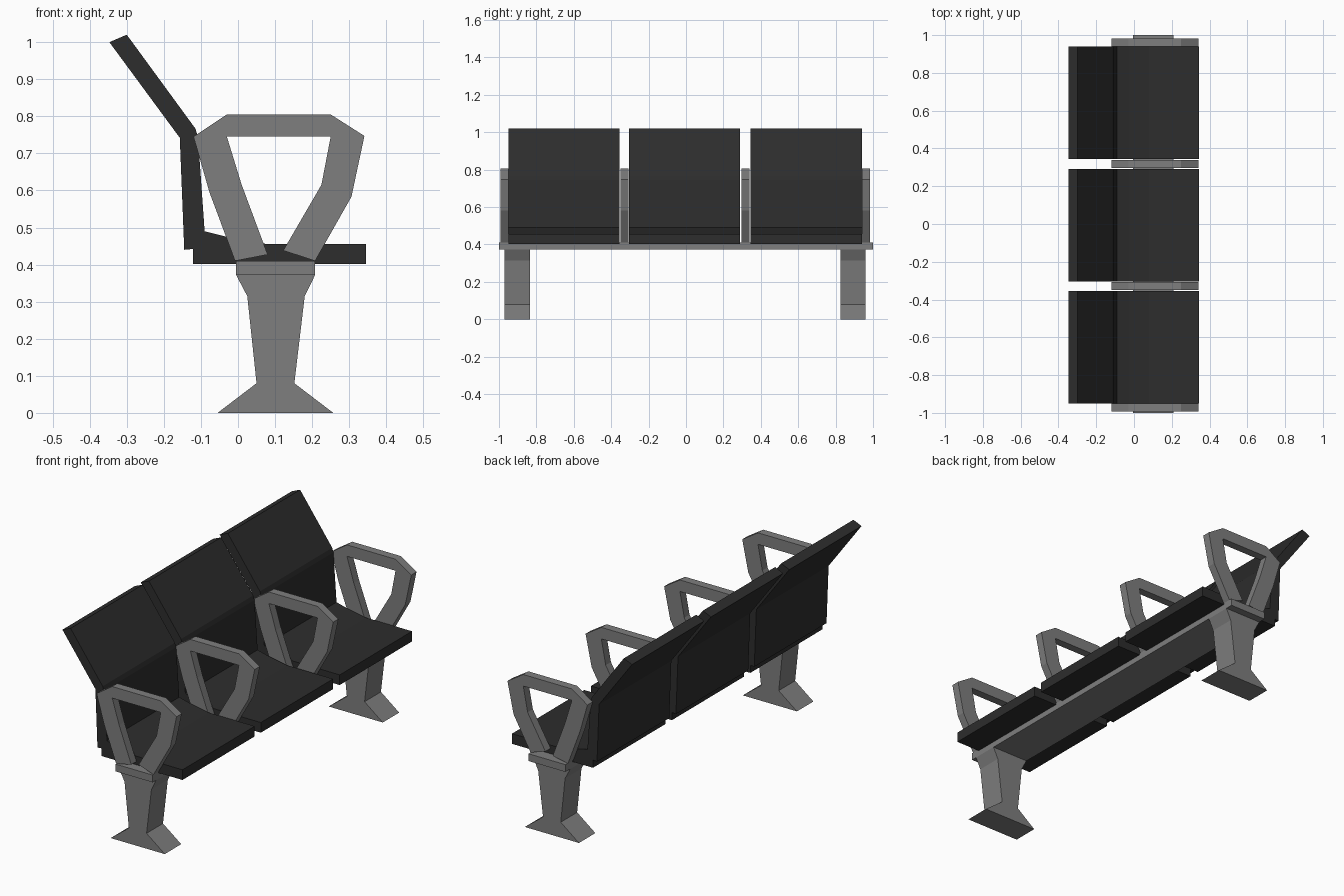
import bpy
import bmesh

cube = bpy.data.objects.get("Cube")
if cube:
    bpy.data.objects.remove(cube, do_unlink=True)


def make_material(name, value):
    mat = bpy.data.materials.new(name)
    mat.use_nodes = True
    colour = (value, value, value, 1)
    mat.diffuse_color = colour
    mat.node_tree.nodes["Principled BSDF"].inputs["Base Color"].default_value = colour
    return mat


metal = make_material("grey metal", 0.21)
padding = make_material("black padding", 0.026)


def extrude_profile(name, profile, y_start, y_end, mat):
    """Extrude a closed side profile (x, z) along y."""
    bm = bmesh.new()
    face = bm.faces.new([bm.verts.new((x, y_start, z)) for x, z in profile])
    result = bmesh.ops.extrude_face_region(bm, geom=[face])
    verts = [v for v in result["geom"] if isinstance(v, bmesh.types.BMVert)]
    bmesh.ops.translate(bm, verts=verts, vec=(0, y_end - y_start, 0))
    bmesh.ops.recalc_face_normals(bm, faces=bm.faces)
    mesh = bpy.data.meshes.new(name)
    bm.to_mesh(mesh)
    bm.free()
    mesh.materials.append(mat)
    obj = bpy.data.objects.new(name, mesh)
    bpy.context.collection.objects.link(obj)
    return obj


# Side profiles
beam = [(-0.005, 0.372), (0.208, 0.372), (0.208, 0.41), (-0.005, 0.41)]

leg = [(-0.055, 0), (0.257, 0), (0.152, 0.08), (0.18, 0.315), (0.208, 0.372),
       (-0.005, 0.372), (0.025, 0.315), (0.05, 0.08)]

armrest = [(-0.008, 0.41), (-0.077, 0.595), (-0.12, 0.745), (-0.03, 0.805),
           (0.25, 0.805), (0.341, 0.747), (0.306, 0.583), (0.208, 0.41),
           (0.122, 0.438), (0.225, 0.615), (0.25, 0.745), (-0.03, 0.745),
           (0.01, 0.615), (0.08, 0.427)]

seat_pan = [(-0.122, 0.402), (0.345, 0.402), (0.345, 0.455), (0.08, 0.455),
            (-0.03, 0.475), (-0.09, 0.49), (-0.122, 0.49)]

backrest = [(-0.145, 0.44), (-0.09, 0.445), (-0.09, 0.49), (-0.108, 0.745),
            (-0.115, 0.767), (-0.3, 1.02), (-0.347, 1.0), (-0.157, 0.742)]

# Supporting beam and the two legs
extrude_profile("beam", beam, -1, 1, metal)
for side, y in (("right", -0.97), ("left", 0.825)):
    extrude_profile(side + "_leg", leg, y, y + 0.135, metal)

# Three seats with angled backs
for i, y in enumerate((-0.95, -0.305, 0.345)):
    extrude_profile(f"seat_pan_{i + 1}", seat_pan, y, y + 0.595, padding)
    extrude_profile(f"backrest_{i + 1}", backrest, y, y + 0.595, padding)

# Armrest frames at the ends and between seats
for i, y in enumerate((-0.993, -0.35, 0.297, 0.94)):
    extrude_profile(f"armrest_{i + 1}", armrest, y, y + 0.043, metal)
